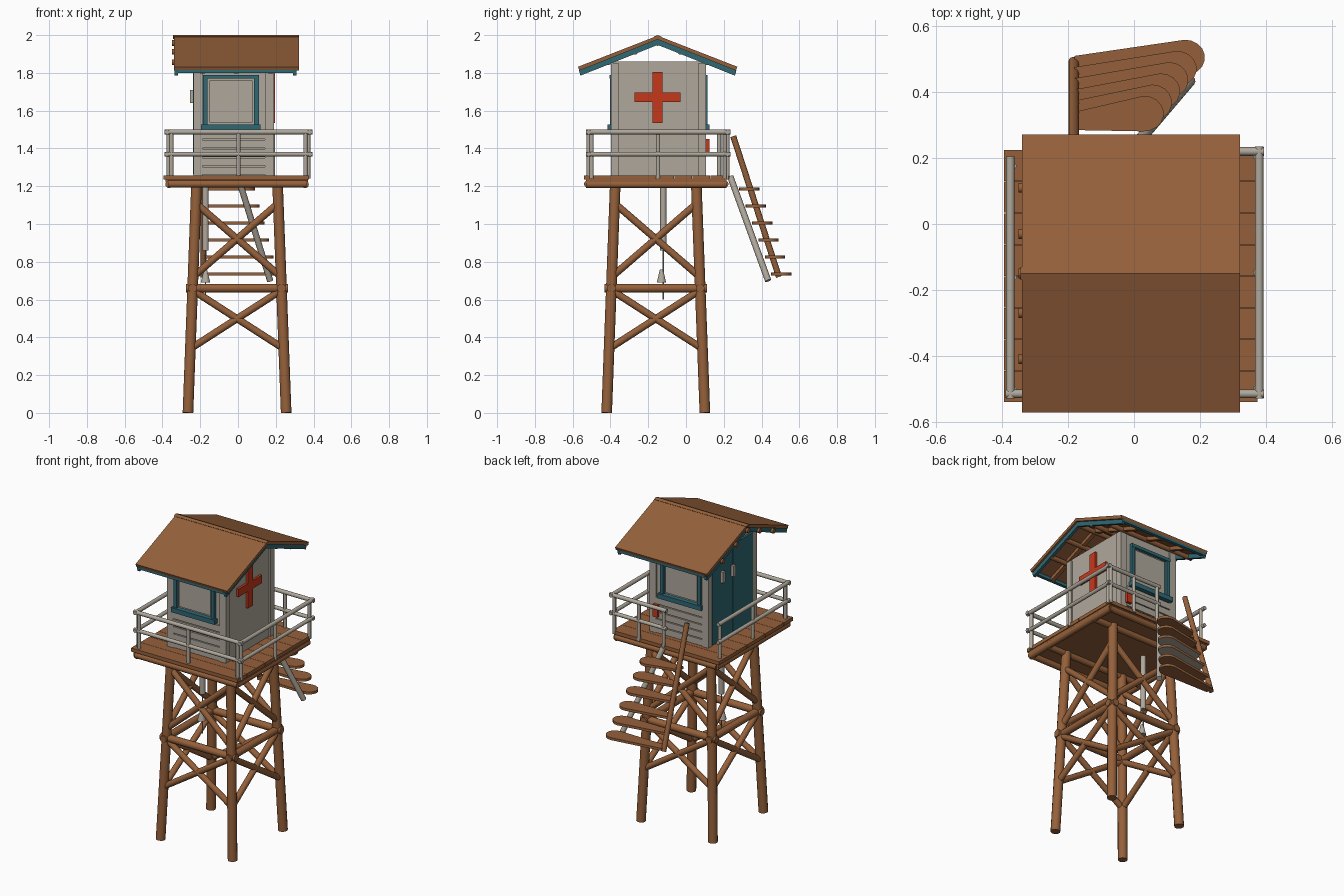
import bpy, bmesh, math
from mathutils import Vector

if "Cube" in bpy.data.objects:
    bpy.data.objects.remove(bpy.data.objects["Cube"])


def material(name, rgb):
    m = bpy.data.materials.new(name)
    m.use_nodes = True
    m.diffuse_color = (*rgb, 1)
    m.node_tree.nodes["Principled BSDF"].inputs["Base Color"].default_value = (*rgb, 1)
    return m


WOOD = material("brown wood", (0.30, 0.118, 0.043))
WHITE = material("weathered white", (0.43, 0.39, 0.33))
TEAL = material("teal paint", (0.03, 0.14, 0.175))
RED = material("red paint", (0.56, 0.04, 0.012))
parts = []


def finish(bm, name, *mats):
    bmesh.ops.recalc_face_normals(bm, faces=bm.faces)
    mesh = bpy.data.meshes.new(name)
    bm.to_mesh(mesh)
    bm.free()
    for m in mats:
        mesh.materials.append(m)
    ob = bpy.data.objects.new(name, mesh)
    bpy.context.collection.objects.link(ob)
    parts.append(ob)
    return ob


def box(name, mat, x, y, z):
    """Box from three (low, high) ranges."""
    bm = bmesh.new()
    bmesh.ops.create_cube(bm, size=1)
    for v in bm.verts:
        v.co = [(r[0] + r[1]) / 2 + c * (r[1] - r[0]) for r, c in zip((x, y, z), v.co)]
    return finish(bm, name, mat)


def log(name, mat, a, b, r, sides=12, r2=None):
    """Round bar from a to b."""
    a, b = Vector(a), Vector(b)
    bm = bmesh.new()
    bmesh.ops.create_cone(bm, cap_ends=True, segments=sides, radius1=r,
                          radius2=r if r2 is None else r2, depth=(b - a).length)
    turn = (b - a).to_track_quat("Z", "Y").to_matrix()
    for v in bm.verts:
        v.co = turn @ v.co + (a + b) / 2
    return finish(bm, name, mat)


def prism(name, points, shift, *mats):
    """Outline extruded along a vector."""
    bm = bmesh.new()
    face = bm.faces.new([bm.verts.new(p) for p in points])
    new = bmesh.ops.extrude_face_region(bm, geom=[face])["geom"]
    bmesh.ops.translate(bm, vec=shift, verts=[g for g in new if isinstance(g, bmesh.types.BMVert)])
    return finish(bm, name, *mats)


# Tower: splayed legs, belt logs and crossed braces
CY = -0.16


def corner(sx, sy, z):
    half = 0.26 - 0.045 * z / 1.2
    return Vector((sx * half - 0.005, CY + sy * half, z))


corners = [(-1, -1), (1, -1), (1, 1), (-1, 1)]
for i, c in enumerate(corners):
    d = corners[(i + 1) % 4]
    log("leg", WOOD, corner(*c, 0), corner(*c, 1.22), 0.029)
    a, b = corner(*c, 0.66), corner(*d, 0.66)
    out = (b - a).normalized() * 0.035
    log("belt_log", WOOD, a - out, b + out, 0.023)
    for low, high in ((0.72, 1.11), (0.34, 0.65)):
        log("brace", WOOD, corner(*c, low), corner(*d, high), 0.019)
        log("brace", WOOD, corner(*d, low), corner(*c, high), 0.019)

# Deck: planks, rim and under beams
for i in range(8):
    y = -0.54 + i * 0.0957
    box("deck_plank", WOOD, (-0.395, 0.375), (y, y + 0.094), (1.235, 1.258))
box("deck_underside", WOOD, (-0.385, 0.37), (-0.53, 0.215), (1.222, 1.238))
for y in (-0.52, -0.375, 0.05, 0.205):
    log("deck_beam", WOOD, (-0.37, y, 1.212), (0.365, y, 1.212), 0.02)
for x in (-0.365, 0.355):
    log("deck_beam", WOOD, (x, -0.53, 1.21), (x, 0.215, 1.21), 0.02)

# Railings: left, front, right and part of the back
FL, FR = (-0.375, -0.515), (0.38, -0.515)
BL, BR = (-0.375, 0.19), (0.38, 0.22)
for a, b in ((BL, FL), (FL, FR), (FR, BR), (BR, (0.0, 0.22))):
    a, b = Vector((*a, 0)), Vector((*b, 0))
    over = (b - a).normalized() * 0.015
    for z, r in ((1.487, 0.013), (1.37, 0.012)):
        up = Vector((0, 0, z))
        log("rail", WHITE, a - over + up, b + over + up, r)
    for t in (0.02, 0.5, 0.98):
        p = a.lerp(b, t)
        p.x *= 0.98
        log("rail_post", WHITE, p + Vector((0, 0, 1.24)), p + Vector((0, 0, 1.49)), 0.011)

# Cabin: walls and corner posts
X0, X1, Y0, Y1 = -0.225, 0.18, -0.385, 0.095
box("cabin_walls", WHITE, (X0, X1), (Y0, Y1), (1.255, 1.86))
for x in (X0 + 0.013, X1 - 0.013):
    for y in (Y0 + 0.01, Y1 - 0.01):
        box("corner_post", WHITE, (x - 0.023, x + 0.023), (y - 0.021, y + 0.021), (1.255, 1.85))

# Front and back: framed window above lapped boards
WX0, WX1, WZ0, WZ1 = -0.185, 0.11, 1.51, 1.79
for y, s in ((Y0, -1), (Y1, 1)):
    def span(a, b):
        return tuple(sorted((y + s * a, y + s * b)))
    for xr in ((WX0, WX0 + 0.024), (WX1 - 0.024, WX1)):
        box("window_jamb", TEAL, xr, span(-0.005, 0.018), (WZ0, WZ1))
    box("window_head", TEAL, (WX0, WX1), span(-0.005, 0.02), (WZ1 - 0.02, WZ1))
    box("window_sill", TEAL, (WX0 - 0.01, WX1 + 0.01), span(-0.005, 0.03), (WZ0 - 0.012, WZ0 + 0.018))
    box("window_pane", WHITE, (WX0 + 0.034, WX1 - 0.034), span(0, 0.008), (WZ0 + 0.028, WZ1 - 0.03))
    for i in range(5):
        z = 1.262 + i * 0.047
        box("wall_board", WHITE, (WX0 - 0.01, 0.145), span(-0.005, 0.012), (z, z + 0.041))

# Left-hand wall with the cross, opposite wall with the teal doors
box("cross_upright", RED, (X1, X1 + 0.016), (-0.177, -0.125), (1.535, 1.805))
box("cross_arm", RED, (X1, X1 + 0.015), (-0.272, -0.03), (1.645, 1.697))
box("float_can", RED, (0.12, 0.155), (Y1, Y1 + 0.03), (1.37, 1.45))
for y0, y1 in ((-0.355, -0.148), (-0.142, 0.065)):
    box("door_leaf", TEAL, (X0 - 0.012, X0), (y0, y1), (1.262, 1.84))
for y in (-0.14, -0.03):
    box("door_hook", WHITE, (X0 - 0.03, X0 - 0.01), (y - 0.012, y + 0.012), (1.64, 1.71))

# Roof: pitched shell, ridge cap, bargeboards, purlins and eaves
RY, HALF, SLOPE = -0.15, 0.415, 0.39


def pitched(name, mat, x0, x1, top, half, thick):
    pts = [(x0, RY + k * half, top - abs(k) * half * SLOPE) for k in (-1, 0, 1)]
    pts += [(x0, RY + k * (half - 0.008), top - thick - abs(k) * half * SLOPE) for k in (1, 0, -1)]
    return prism(name, pts, (x1 - x0, 0, 0), mat)


pitched("roof", WOOD, -0.34, 0.322, 1.997, 0.422, 0.02)
pitched("ridge_cap", WOOD, -0.345, 0.322, 2.0, 0.02, 0.012)
for x in (-0.335, 0.292):
    pitched("bargeboard", TEAL, x, x + 0.018, 1.978, 0.417, 0.03)
for x in (-0.2, -0.02, 0.16):
    pitched("rafter", WOOD, x, x + 0.025, 1.978, 0.40, 0.025)
for y in (-0.41, -0.27, RY, -0.03, 0.11):
    z = 1.958 - abs(y - RY) * SLOPE
    log("purlin", WOOD, (-0.35, y, z), (0.305, y, z), 0.015)
for s in (-1, 1):
    y = RY + s * (HALF - 0.01)
    box("eave_board", TEAL, (-0.335, 0.31), (y - 0.01, y + 0.01), (1.80, 1.823))

# Stairs: handrail stringer, splayed white stringer and rounded treads
log("stair_rail", WOOD, (-0.183, 0.25, 1.465), (-0.183, 0.492, 0.72), 0.016)
log("stair_stringer", WHITE, (0.0, 0.235, 1.25), (0.17, 0.435, 0.70), 0.017)
for i in range(6):
    t = i / 5
    z, y, x = 1.178 - 0.45 * t, 0.335 + 0.17 * t, 0.03 + 0.125 * t
    end = [(x + 0.06 * math.cos(a), y + 0.054 * math.sin(a), z)
           for a in [math.radians(d) for d in range(-90, 91, 20)]]
    tread = prism("stair_tread", [(-0.18, y - 0.05, z)] + end + [(-0.18, y + 0.005, z)],
                  (0, 0, 0.016), WOOD, WHITE)
    if i in (2, 3):
        for f in tread.data.polygons:
            f.material_index = int(f.normal.z < -0.5)

# Hanging pipe with cord and weight
log("hanging_pipe", WHITE, (-0.172, -0.12, 0.86), (-0.172, -0.12, 1.22), 0.017)
log("cord", WHITE, (-0.172, -0.12, 0.6), (-0.172, -0.12, 0.87), 0.004, 6)
log("cord_weight", WHITE, (-0.172, -0.13, 0.69), (-0.172, -0.13, 0.76), 0.025, 12, 0.008)

# Smooth the round bars, keep edges sharp
bpy.ops.object.select_all(action="DESELECT")
for ob in parts:
    ob.select_set(True)
bpy.context.view_layer.objects.active = parts[0]
bpy.ops.object.shade_smooth_by_angle(angle=math.radians(35))
